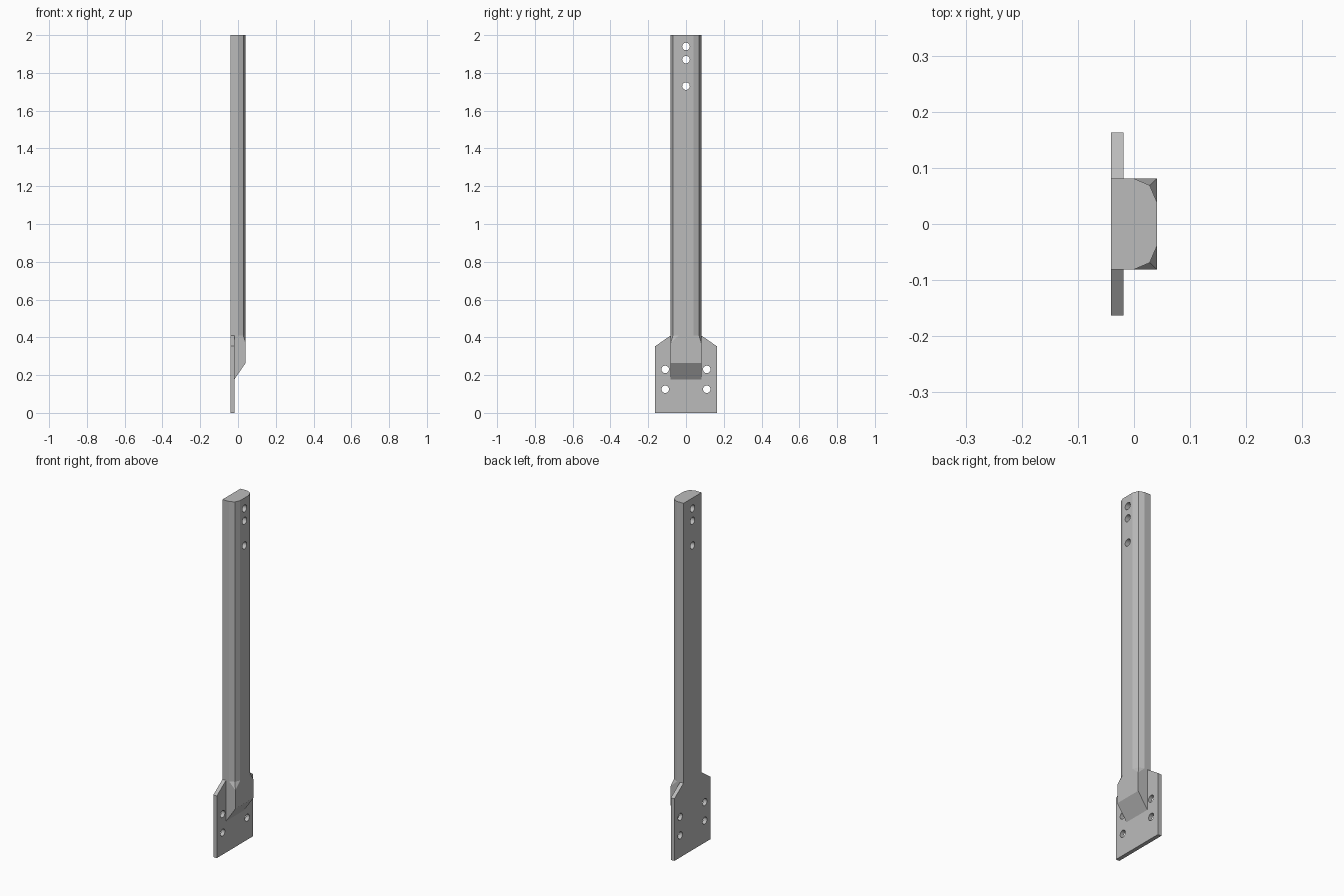
import bpy, bmesh, math
from mathutils import Matrix, Vector

cube = bpy.data.objects.get("Cube")
if cube:
    bpy.data.objects.remove(cube, do_unlink=True)

steel = bpy.data.materials.new("grey steel")
steel.use_nodes = True
steel.diffuse_color = (0.5, 0.5, 0.5, 1)
steel.node_tree.nodes["Principled BSDF"].inputs["Base Color"].default_value = (0.5, 0.5, 0.5, 1)

BACK, FRONT, HALF = -0.041, 0.041, 0.081   # post depth limits and half width
PLATE_FRONT, PLATE_HALF = -0.019, 0.163


def make_object(name, bm):
    bmesh.ops.recalc_face_normals(bm, faces=bm.faces)
    mesh = bpy.data.meshes.new(name)
    bm.to_mesh(mesh)
    bm.free()
    mesh.materials.append(steel)
    obj = bpy.data.objects.new(name, mesh)
    bpy.context.collection.objects.link(obj)
    return obj


def mirrored(half):
    """Closed outline from half of it, mirrored in the first coordinate."""
    return half + [(-a, b) for a, b in reversed(half)]


def prism(name, outline, direction):
    bm = bmesh.new()
    face = bm.faces.new([bm.verts.new(p) for p in outline])
    new = bmesh.ops.extrude_face_region(bm, geom=[face])["geom"]
    moved = [v for v in new if isinstance(v, bmesh.types.BMVert)]
    bmesh.ops.translate(bm, verts=moved, vec=Vector(direction))
    return make_object(name, bm)


def boolean(obj, other, operation):
    mod = obj.modifiers.new(operation.title(), 'BOOLEAN')
    mod.operation = operation
    mod.solver = 'EXACT'
    mod.object = other
    bpy.context.view_layer.objects.active = obj
    bpy.ops.object.modifier_apply(modifier=mod.name)
    bpy.data.objects.remove(other, do_unlink=True)


# Post with two bevels on each front corner
RUNOUT, CORNER = 0.41, 0.37
section = mirrored([(HALF, BACK), (HALF, 0.0), (0.069, 0.028), (0.039, FRONT)])
post = prism("post", [(x, y, RUNOUT) for y, x in section], (0, 0, 2 - RUNOUT))

# Square foot of the post: bevels run out to full corners, bottom cut on a slope
bm = bmesh.new()
for y, x in section:
    bm.verts.new((x, y, RUNOUT))
for side in (-HALF, HALF):
    for x, z in ((FRONT, CORNER), (FRONT, 0.265), (PLATE_FRONT, 0.178), (BACK, 0.178)):
        bm.verts.new((x, side, z))
bmesh.ops.convex_hull(bm, input=bm.verts)
bmesh.ops.dissolve_limit(bm, angle_limit=0.01, verts=bm.verts, edges=bm.edges)
foot = make_object("post_foot", bm)

# Mounting plate with sloped shoulders
plate_outline = mirrored([(PLATE_HALF, 0), (PLATE_HALF, 0.353), (HALF, RUNOUT)])
plate = prism("mounting_plate", [(BACK, y, z) for y, z in plate_outline],
              (PLATE_FRONT - BACK, 0, 0))

boolean(post, foot, 'UNION')
boolean(post, plate, 'UNION')

# Bolt holes: three up the post, four in the plate
holes = [(0, 1.94), (0, 1.87), (0, 1.73)]
holes += [(y, z) for y in (-0.11, 0.11) for z in (0.125, 0.23)]
bm = bmesh.new()
for y, z in holes:
    place = Matrix.Translation((0, y, z)) @ Matrix.Rotation(math.pi / 2, 4, 'Y')
    bmesh.ops.create_cone(bm, cap_ends=True, segments=24, radius1=0.02,
                          radius2=0.02, depth=0.3, matrix=place)
cutter = make_object("hole_cutter", bm)
cutter.hide_render = True
boolean(post, cutter, 'DIFFERENCE')

# Smooth only the hole walls and shallow bevels
post.name = "mounting_post"
bpy.ops.object.select_all(action='DESELECT')
post.select_set(True)
bpy.context.view_layer.objects.active = post
bpy.ops.object.shade_smooth_by_angle(angle=math.radians(20))
